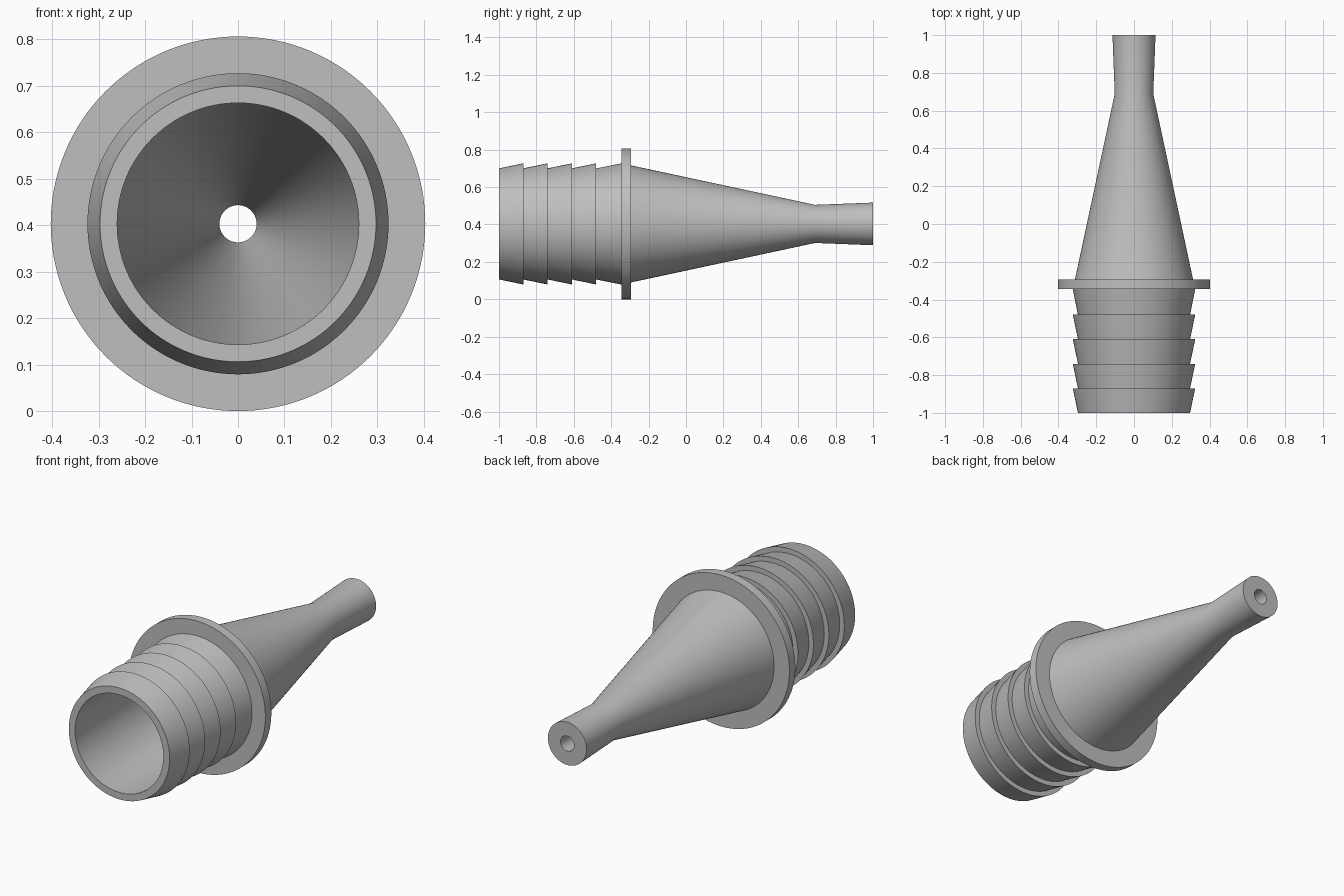
import bpy, bmesh, math
from mathutils import Matrix, Vector

cube = bpy.data.objects.get("Cube")
if cube:
    bpy.data.objects.remove(cube, do_unlink=True)

AXIS_Z = 0.403      # height of the centre line, equal to the flange radius
SEGMENTS = 128

grey = bpy.data.materials.new("plain_grey")
grey.use_nodes = True
colour = (0.52, 0.52, 0.52, 1)
grey.diffuse_color = colour
grey.node_tree.nodes["Principled BSDF"].inputs["Base Color"].default_value = colour

# Hose barbs: each flares towards the flange, then steps back in
profile = []
barbs = [-1, -0.87, -0.74, -0.61, -0.48, -0.345]
for start, end in zip(barbs, barbs[1:]):
    profile += [(start, 0.297), (end, 0.324)]

# Flange, long cone and slightly flared tip
profile += [(-0.345, AXIS_Z), (-0.295, AXIS_Z), (-0.295, 0.313), (0.69, 0.102), (1, 0.114)]

# Bore, from the tip back to the wide mouth
profile += [(1, 0.04), (0.69, 0.04), (-0.3, 0.257), (-1, 0.26)]

# Turn the closed profile around the y axis
bm = bmesh.new()
rings = []
for y, r in profile:
    ring = []
    for i in range(SEGMENTS):
        a = math.tau * i / SEGMENTS
        ring.append(bm.verts.new((r * math.cos(a), y, AXIS_Z + r * math.sin(a))))
    rings.append(ring)
for a, b in zip(rings, rings[1:] + rings[:1]):
    for i in range(SEGMENTS):
        j = (i + 1) % SEGMENTS
        bm.faces.new((a[i], a[j], b[j], b[i]))
bmesh.ops.recalc_face_normals(bm, faces=bm.faces)

mesh = bpy.data.meshes.new("hose_adapter")
bm.to_mesh(mesh)
bm.free()
mesh.materials.append(grey)
adapter = bpy.data.objects.new("hose_adapter", mesh)
bpy.context.collection.objects.link(adapter)

# Smooth the round surfaces and keep the steps crisp
bpy.ops.object.select_all(action="DESELECT")
adapter.select_set(True)
bpy.context.view_layer.objects.active = adapter
bpy.ops.object.shade_smooth_by_angle(angle=math.radians(30))
